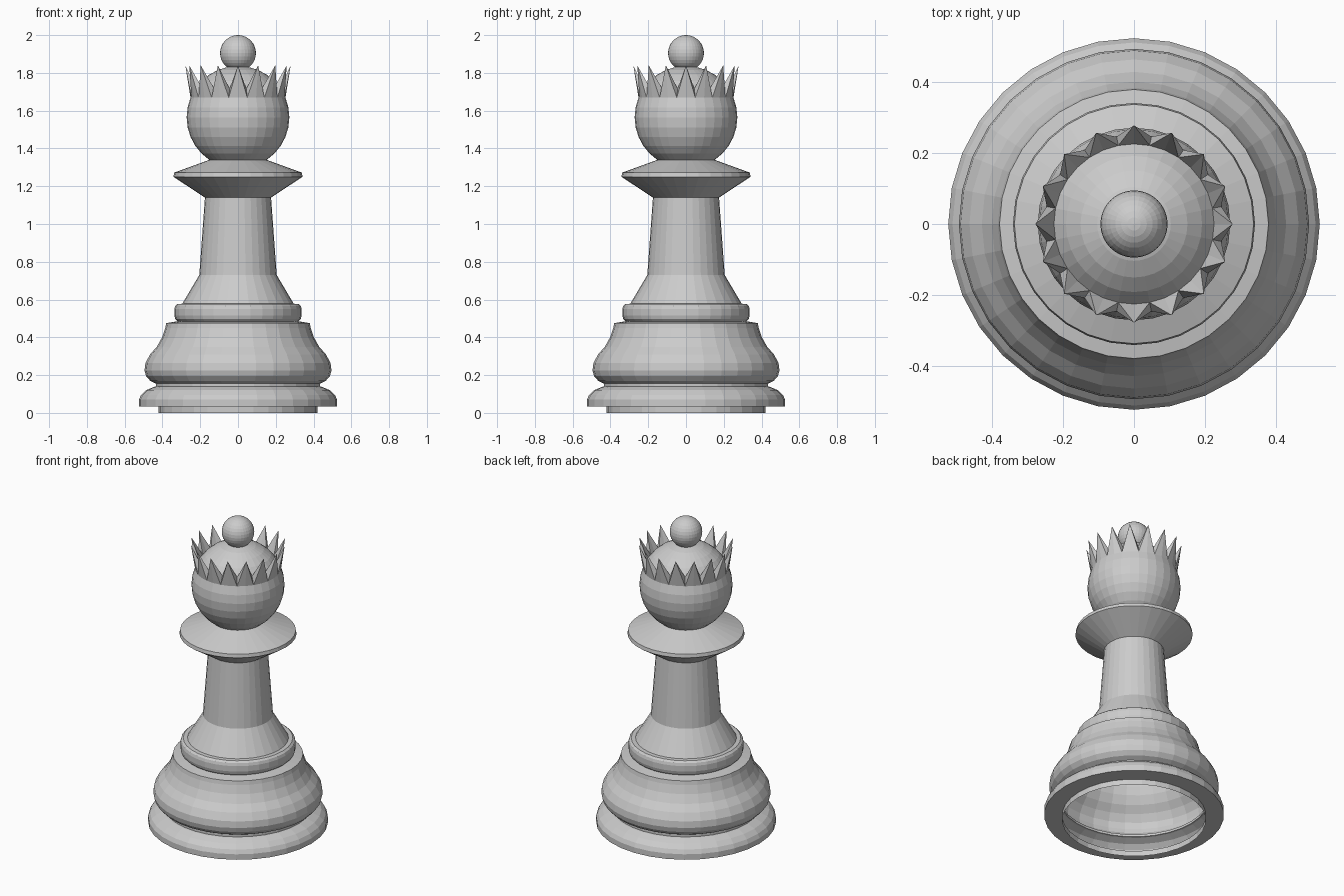
import bpy, bmesh
from math import sin, cos, pi, radians

SEGMENTS = 32
HEAD_R, HEAD_Z = 0.272, 1.565

cube = bpy.data.objects.get("Cube")
if cube:
    bpy.data.objects.remove(cube, do_unlink=True)

grey = bpy.data.materials.new("light grey")
grey.use_nodes = True
colour = (0.6, 0.6, 0.6, 1)
grey.diffuse_color = colour
grey.node_tree.nodes["Principled BSDF"].inputs["Base Color"].default_value = colour


def polar(r, angle, z):
    return (r * sin(angle), r * cos(angle), z)


def finish(name, bm):
    mesh = bpy.data.meshes.new(name)
    bm.to_mesh(mesh)
    bm.free()
    mesh.materials.append(grey)
    obj = bpy.data.objects.new(name, mesh)
    bpy.context.collection.objects.link(obj)
    return obj


def lathe(name, profile):
    """Revolve (radius, height) points, listed bottom to top, into an open shell."""
    bm = bmesh.new()
    rings = [[bm.verts.new(polar(r, 2 * pi * i / SEGMENTS, z)) for i in range(SEGMENTS)]
             for r, z in profile]
    for low, high in zip(rings, rings[1:]):
        for i in range(SEGMENTS):
            j = (i + 1) % SEGMENTS
            bm.faces.new((low[i], high[i], high[j], low[j]))
    return finish(name, bm)


def ball(name, radius, z):
    bm = bmesh.new()
    bmesh.ops.create_uvsphere(bm, u_segments=SEGMENTS, v_segments=16, radius=radius)
    bmesh.ops.translate(bm, verts=bm.verts, vec=(0, 0, z))
    return finish(name, bm)


# Hollow foot with an overhanging lip
lathe("foot", [(0.42, 0), (0.42, 0.035), (0.525, 0.035), (0.525, 0.07),
               (0.513, 0.095), (0.487, 0.12), (0.445, 0.138), (0.435, 0.14), (0.435, 0.155)])

# Bell-shaped base
lathe("bell_base", [(0.435, 0.155), (0.465, 0.17), (0.487, 0.195), (0.495, 0.225),
                    (0.49, 0.265), (0.465, 0.31), (0.43, 0.35), (0.402, 0.4),
                    (0.385, 0.45), (0.38, 0.475), (0.32, 0.485)])

# Rounded ring
lathe("base_ring", [(0.32, 0.485), (0.332, 0.497), (0.337, 0.515), (0.337, 0.55),
                    (0.332, 0.567), (0.32, 0.577), (0.295, 0.578)])

# Tapered stem
lathe("stem", [(0.295, 0.578), (0.205, 0.73), (0.175, 1.14)])

# Flared collar
lathe("collar", [(0.175, 1.14), (0.342, 1.25), (0.338, 1.272), (0.151, 1.34)])

# Round head and finial
ball("head", HEAD_R, HEAD_Z)
ball("finial", 0.095, 1.905)

# Crown spikes, each rising from a sloped patch of the head
bm = bmesh.new()
SPIKES = 16
half = pi / SPIKES
for k in range(SPIKES):
    a = 2 * pi * k / SPIKES
    base = []
    for lat, offsets in ((22.5, (-half, 0, half)), (33.75, (half, 0, -half))):
        r = HEAD_R * cos(radians(lat))
        z = HEAD_Z + HEAD_R * sin(radians(lat))
        base += [bm.verts.new(polar(r, a + d, z)) for d in offsets]
    tip = bm.verts.new(polar(0.279, a, 1.84))
    for p, q in zip(base, base[1:] + base[:1]):
        bm.faces.new((q, p, tip))
bmesh.ops.recalc_face_normals(bm, faces=bm.faces)
finish("crown_spikes", bm)
